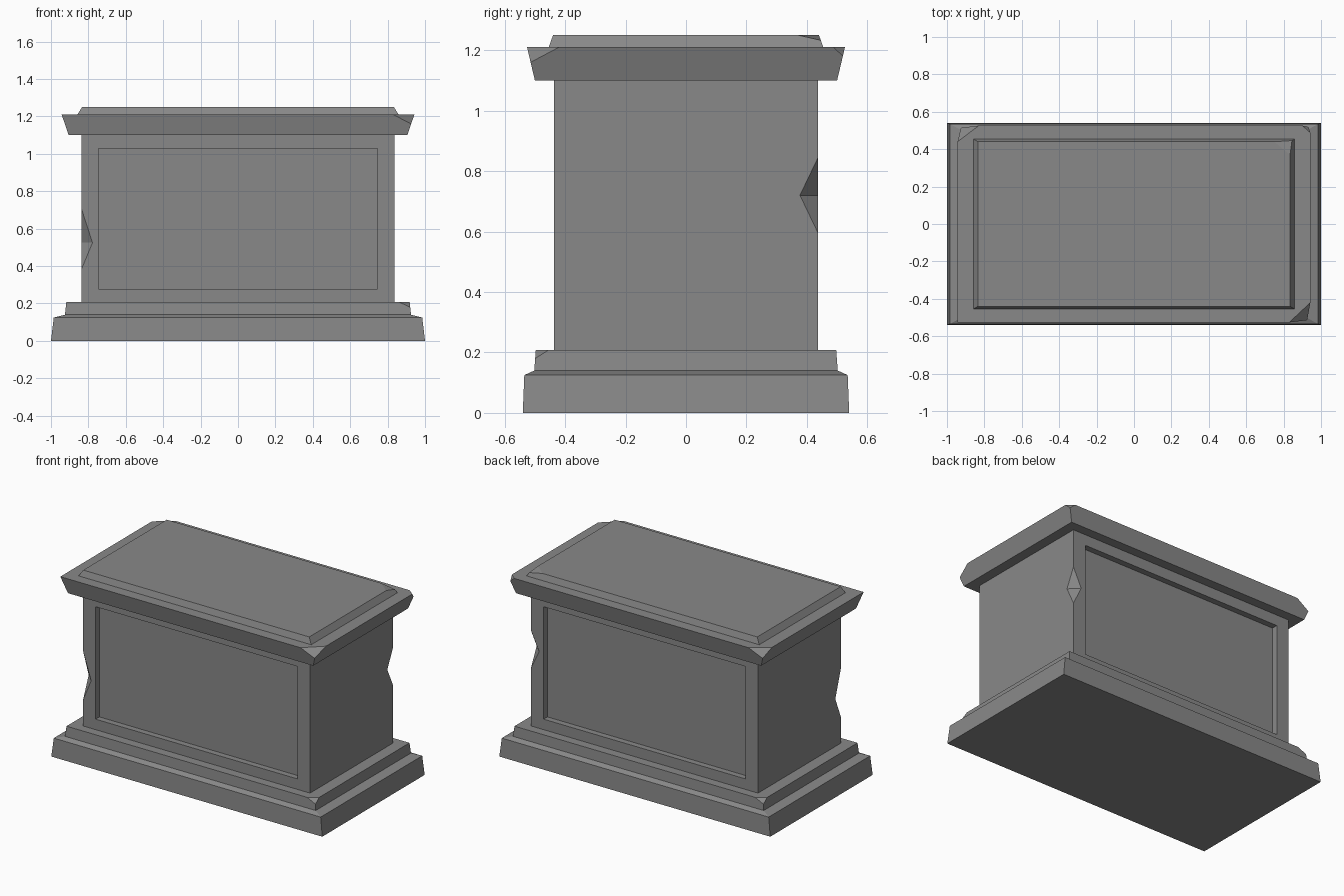
import bpy, bmesh
from mathutils import Vector

if "Cube" in bpy.data.objects:
    bpy.data.objects.remove(bpy.data.objects["Cube"])

stone = bpy.data.materials.new("grey stone")
stone.diffuse_color = (0.25, 0.25, 0.25, 1)
stone.use_nodes = True
stone.node_tree.nodes["Principled BSDF"].inputs["Base Color"].default_value = stone.diffuse_color


def finish(name, bm):
    bmesh.ops.recalc_face_normals(bm, faces=bm.faces)
    me = bpy.data.meshes.new(name)
    bm.to_mesh(me)
    bm.free()
    me.materials.append(stone)
    ob = bpy.data.objects.new(name, me)
    bpy.context.collection.objects.link(ob)
    return ob


def tiers(name, levels, chips=()):
    """Stack of rectangles (half x, half y, z); each chip is three points of a corner cut."""
    bm = bmesh.new()
    rings = [[bm.verts.new((sx * x, sy * y, z))
              for sx, sy in ((-1, -1), (1, -1), (1, 1), (-1, 1))] for x, y, z in levels]
    bm.faces.new(rings[0])
    bm.faces.new(rings[-1])
    for a, b in zip(rings, rings[1:]):
        for i in range(4):
            j = (i + 1) % 4
            bm.faces.new((a[i], a[j], b[j], b[i]))
    bmesh.ops.recalc_face_normals(bm, faces=bm.faces)
    for chip in chips:
        p, q, r = map(Vector, chip)
        n = (q - p).cross(r - p).normalized()
        if n.dot(p) < 0:
            n = -n
        cut = bmesh.ops.bisect_plane(bm, geom=bm.verts[:] + bm.edges[:] + bm.faces[:],
                                     plane_co=p, plane_no=n, clear_outer=True)
        edges = [e for e in cut["geom_cut"] if isinstance(e, bmesh.types.BMEdge)]
        bmesh.ops.edgeloop_fill(bm, edges=edges)
    return finish(name, bm)


def carve(target, cutter):
    mod = target.modifiers.new(cutter.name, 'BOOLEAN')
    mod.operation = 'DIFFERENCE'
    mod.solver = 'EXACT'
    mod.object = cutter
    cutter.hide_render = True
    cutter.hide_set(True)
    cutter.display_type = 'WIRE'


def box(name, centre, size):
    bm = bmesh.new()
    bmesh.ops.create_cube(bm, size=1)
    for v in bm.verts:
        v.co = Vector(a * b for a, b in zip(v.co, size)) + Vector(centre)
    return finish(name, bm)


def notch(name, sx, sy, low, mid, high, depth):
    """Wedge that bites a vertical edge, with a level crease at mid height."""
    edge = Vector((sx * BX, sy * BY, 0))
    crease = edge - Vector((sx, sy, 0)) * depth / 2 + Vector((0, 0, mid))
    along = Vector((sx, -sy, 0)) * 0.25
    bm = bmesh.new()
    pts = [crease]
    for z in (low, high):
        pts.append(crease + (edge + Vector((0, 0, z)) - crease) * 2)
    for p in pts:
        bm.verts.new(p + along)
        bm.verts.new(p - along)
    bmesh.ops.convex_hull(bm, input=bm.verts)
    return finish(name, bm)


BX, BY = 0.838, 0.437

# Stepped foot
tiers("plinth", [(1, 0.54, 0), (0.985, 0.535, 0.125), (0.925, 0.502, 0.14)])
tiers("plinth_step", [(0.925, 0.502, 0.14), (0.918, 0.497, 0.208)],
      [[(s * 0.86, -s * 0.497, 0.208), (s * 0.918, -s * 0.455, 0.208),
        (s * 0.921, -s * 0.499, 0.18)] for s in (1, -1)])

# Body with recessed panels front and back, and two broken edges
body = tiers("body", [(BX, BY, 0.208), (BX, BY, 1.10)])
for side, s in (("front", -1), ("back", 1)):
    carve(body, box(side + "_panel_cutter", (0, s * (BY + 0.03), 0.653), (1.49, 0.14, 0.75)))
carve(body, notch("front_left_notch_cutter", -1, -1, 0.38, 0.525, 0.71, 0.06))
carve(body, notch("back_right_notch_cutter", 1, 1, 0.595, 0.72, 0.845, 0.06))

# Flared cornice with chipped corners
tiers("cornice", [(0.905, 0.50, 1.10), (0.943, 0.526, 1.21)], [
    [(0.83, -0.526, 1.21), (0.943, -0.42, 1.21), (0.926, -0.514, 1.16)],
    [(-0.83, 0.526, 1.21), (-0.943, 0.44, 1.21), (-0.926, 0.514, 1.16)],
    [(0.90, 0.526, 1.21), (0.943, 0.488, 1.21), (0.933, 0.519, 1.18)]])

# Bevelled lid with one chipped corner
tiers("lid", [(0.86, 0.455, 1.208), (0.834, 0.44, 1.25)],
      [[(0.75, 0.44, 1.25), (0.834, 0.37, 1.25), (0.847, 0.448, 1.232)]])
